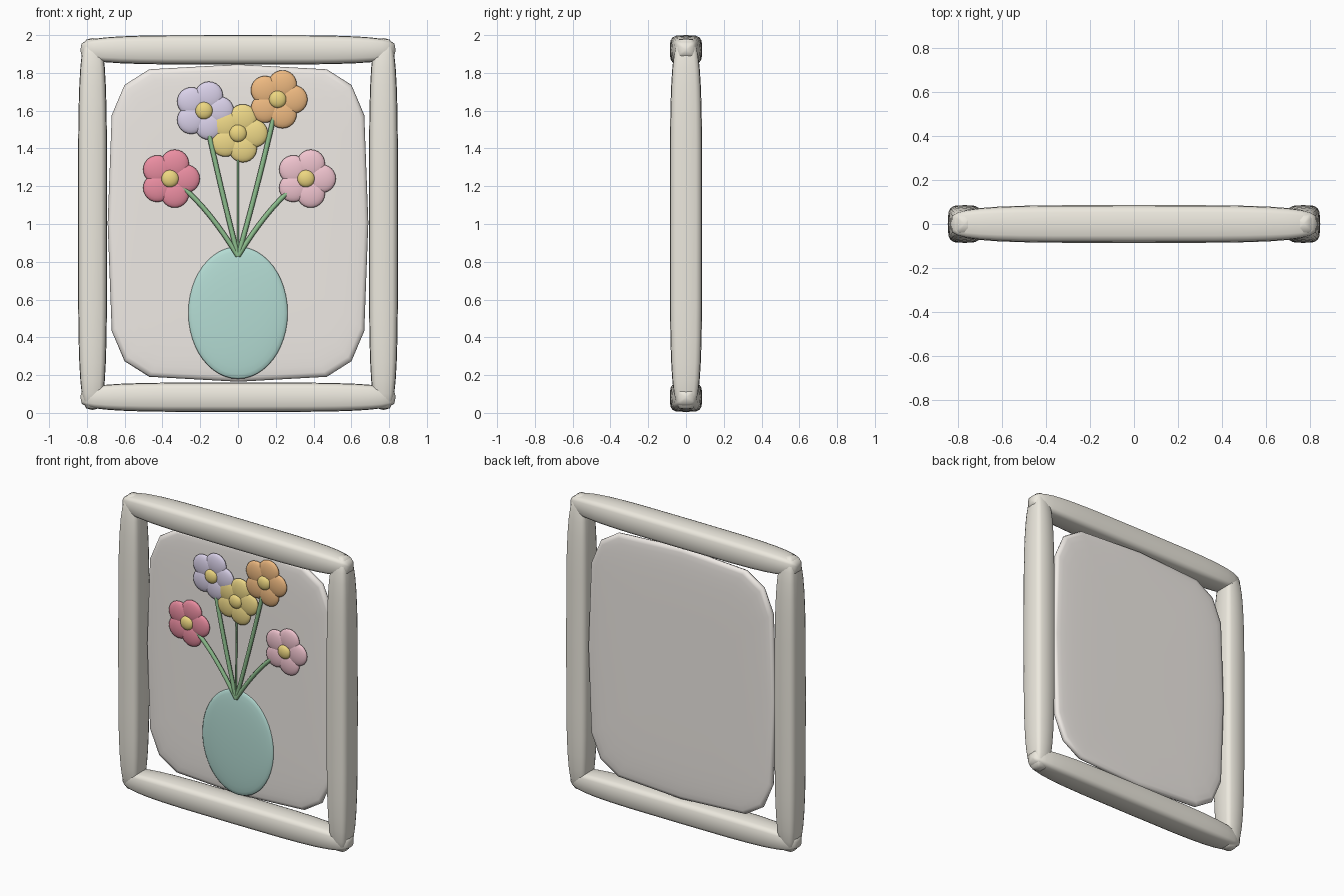
import bpy, bmesh, math
from mathutils import Vector

if "Cube" in bpy.data.objects:
    bpy.data.objects.remove(bpy.data.objects["Cube"])

def material(name, rgb):
    m = bpy.data.materials.new(name)
    m.diffuse_color = (*rgb, 1)
    m.use_nodes = True
    m.node_tree.nodes["Principled BSDF"].inputs["Base Color"].default_value = m.diffuse_color
    return m

def sp(v, n):
    return math.copysign(abs(v) ** (2 / n), v)

def rounded(name, center, half, mat, axis=2, n=2, m=2, segs=16, rings=16):
    """Superellipsoid: n rounds the cross-section, m the length along the pole axis."""
    bm = bmesh.new()
    bmesh.ops.create_uvsphere(bm, u_segments=segs, v_segments=rings, radius=1)
    for v in bm.verts:
        x, y, z = v.co
        r = math.hypot(x, y)
        k = 0 if r < 1e-4 else sp(r, m)
        r = max(r, 1e-4)
        p = (sp(x / r, n) * k, sp(y / r, n) * k, sp(z, m))
        # cyclic shift moves the pole onto the wanted axis
        p = [p[(i + 2 - axis) % 3] for i in range(3)]
        v.co = [c + h * q for c, h, q in zip(center, half, p)]
    for f in bm.faces:
        f.smooth = True
    me = bpy.data.meshes.new(name)
    bm.to_mesh(me)
    bm.free()
    me.materials.append(mat)
    ob = bpy.data.objects.new(name, me)
    bpy.context.collection.objects.link(ob)
    return ob

def stem(name, end, ctrl, radius, mat):
    cu = bpy.data.curves.new(name, 'CURVE')
    cu.dimensions = '3D'
    cu.bevel_depth = radius
    cu.bevel_resolution = 2
    cu.use_fill_caps = True
    s = cu.splines.new('POLY')
    s.points.add(10)
    a, b, c = Vector((0, -0.02, 0.83)), Vector(ctrl), Vector(end)
    for i, p in enumerate(s.points):
        t = i / 10
        p.co = (*(a * (1 - t) ** 2 + b * 2 * t * (1 - t) + c * t * t), 1)
    s.use_smooth = True
    cu.materials.append(mat)
    ob = bpy.data.objects.new(name, cu)
    bpy.context.collection.objects.link(ob)

cream = material("cream", (0.84, 0.81, 0.73))
linen = material("linen", (0.87, 0.83, 0.79))
teal = material("teal", (0.46, 0.72, 0.66))
green = material("green", (0.27, 0.52, 0.27))
gold = material("gold", (0.85, 0.68, 0.22))

# Frame bars
for side, x in (("left", -0.77), ("right", 0.77)):
    rounded(f"frame_{side}", (x, 0, 1.0), (0.077, 0.086, 0.985), cream, 2, 4, 4)
for side, z in (("bottom", 0.083), ("top", 1.922)):
    rounded(f"frame_{side}", (0, 0, z), (0.835, 0.086, 0.078), cream, 0, 4, 4)

# Backing panel
rounded("panel", (0, 0.035, 1.005), (0.69, 0.03, 0.84), linen, 1, 5, 5)

# Vase
rounded("vase", (0, 0, 0.53), (0.263, 0.025, 0.35), teal, 1, segs=48, rings=16)

# Flowers: name, centre x, centre z, colour, stem control x and z, stem radius
flowers = [
    ("red", -0.36, 1.24, (0.83, 0.27, 0.36), -0.19, 1.14, 0.013),
    ("lilac", -0.18, 1.60, (0.70, 0.64, 0.82), -0.10, 1.22, 0.013),
    ("yellow", 0.0, 1.48, (0.87, 0.70, 0.25), 0.0, 1.15, 0.006),
    ("orange", 0.21, 1.66, (0.86, 0.49, 0.22), 0.12, 1.25, 0.013),
    ("pink", 0.36, 1.24, (0.87, 0.55, 0.62), 0.19, 1.14, 0.013),
]
for name, x, z, rgb, cx, cz, rad in flowers:
    mat = material(name, rgb)
    for i in range(5):
        a = math.tau * i / 5
        rounded(f"{name}_petal_{i + 1}", (x + 0.083 * math.cos(a), -0.01, z + 0.083 * math.sin(a)),
                (0.075, 0.022, 0.075), mat, 1, segs=24, rings=12)
    rounded(f"{name}_flower_center", (x, -0.025, z), (0.046, 0.022, 0.046), gold, 1, segs=24, rings=12)
    stem(f"{name}_stem", (x, -0.01, z), (cx, -0.02, cz), rad, green)
